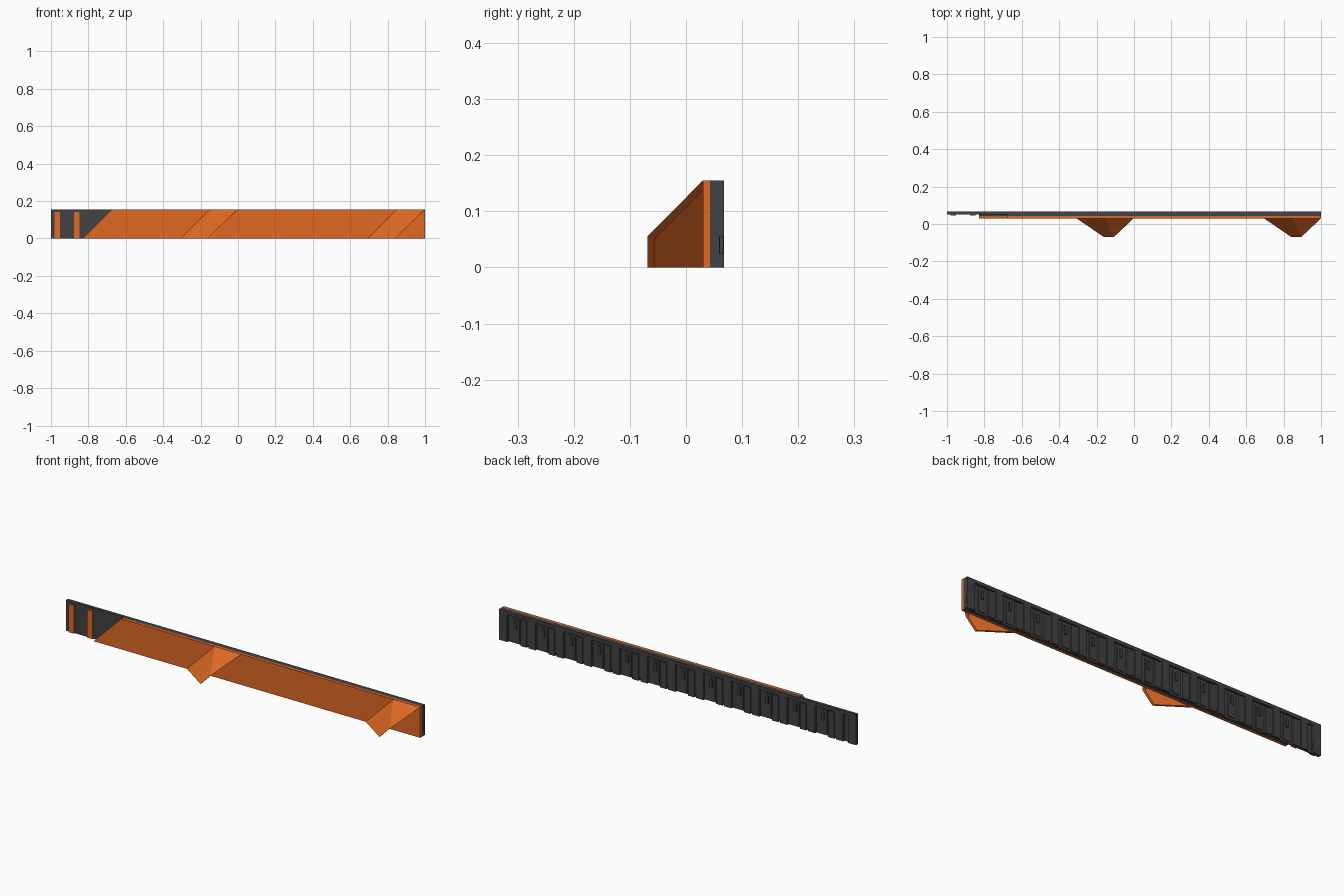
import bpy, bmesh
from mathutils import Vector

if "Cube" in bpy.data.objects:
    bpy.data.objects.remove(bpy.data.objects["Cube"])

H = 0.155


def material(name, rgb):
    m = bpy.data.materials.new(name)
    m.diffuse_color = (*rgb, 1)
    m.use_nodes = True
    m.node_tree.nodes["Principled BSDF"].inputs["Base Color"].default_value = m.diffuse_color
    return m


ORANGE = material("orange", (0.75, 0.14, 0.018))
DARK = material("dark_grey", (0.055, 0.055, 0.055))


def finish(name, bm, mat):
    bmesh.ops.recalc_face_normals(bm, faces=bm.faces)
    me = bpy.data.meshes.new(name)
    bm.to_mesh(me)
    bm.free()
    me.materials.append(mat)
    ob = bpy.data.objects.new(name, me)
    bpy.context.collection.objects.link(ob)
    return ob


def add_prism(bm, outline, y0, y1):
    """Extrude an x-z outline from y0 to y1."""
    a = [bm.verts.new((x, y0, z)) for x, z in outline]
    b = [bm.verts.new((x, y1, z)) for x, z in outline]
    bm.faces.new(a)
    bm.faces.new(b[::-1])
    n = len(a)
    for i in range(n):
        j = (i + 1) % n
        bm.faces.new((a[i], b[i], b[j], a[j]))


def add_box(bm, x0, x1, y0, y1, z0, z1):
    add_prism(bm, [(x0, z0), (x1, z0), (x1, z1), (x0, z1)], y0, y1)


# Front panel and its backing, both with a 45 degree left end
slant = [(-0.83, 0), (1, 0), (1, H), (-0.675, H)]
bm = bmesh.new()
add_prism(bm, slant, 0.03, 0.043)
finish("front_panel", bm, ORANGE)
bm = bmesh.new()
add_prism(bm, slant, 0.043, 0.053)
finish("panel_backing", bm, DARK)

# Thin strips on the exposed left end
for i, x in enumerate((-0.98, -0.877)):
    bm = bmesh.new()
    add_box(bm, x, x + 0.029, 0.045, 0.053, 0, 0.142)
    finish(f"end_strip_{i + 1}", bm, ORANGE)


# Hollow deflector wedges, open on the overhanging side and underneath
def wedge(name, x):
    bm = bmesh.new()
    t = 0.012
    outer = [(0, 0.03, 0), (0.145, -0.069, 0), (0.2, -0.069, 0.055),
             (0.305, 0.03, H), (0.155, 0.03, H)]
    inner = [(0.022, 0.03, 0), (0.145, -0.057, 0), (0.194, -0.057, 0.05),
             (0.285, 0.03, 0.137), (0.159, 0.03, 0.137)]
    o = [bm.verts.new(Vector(p) + Vector((x, 0, 0))) for p in outer]
    n = [bm.verts.new(Vector(p) + Vector((x, 0, 0))) for p in inner]
    for s in (o, n):
        bm.faces.new((s[0], s[1], s[2], s[4]))
        bm.faces.new((s[4], s[2], s[3]))
    for i in range(5):
        j = (i + 1) % 5
        bm.faces.new((o[i], o[j], n[j], n[i]))
    finish(name, bm, ORANGE)


wedge("wedge_middle", -0.307)
wedge("wedge_right", 0.695)

# Ribbed rear board: web, top rail and repeated raised blocks
bm = bmesh.new()
add_box(bm, -1, 1, 0.052, 0.057, 0, H)
add_box(bm, -1, 1, 0.057, 0.068, 0.138, H)
pitch = 1.88 / 12
for i in range(12):
    x = -0.94 + i * pitch
    # wide block framed around a narrow slot
    add_box(bm, x + 0.012, x + 0.052, 0.057, 0.068, 0, 0.138)
    add_box(bm, x + 0.062, x + 0.097, 0.057, 0.068, 0, 0.132)
    add_box(bm, x + 0.052, x + 0.062, 0.057, 0.064, 0.012, 0.138)
    # short pads and a small lug in the gap
    add_box(bm, x + 0.108, x + 0.146, 0.057, 0.061, 0.01, 0.125)
    add_box(bm, x + 0.120, x + 0.134, 0.061, 0.067, 0.075, 0.115)
# end posts with small latch notches
for s in (-1, 1):
    a, b = sorted((s, s * 0.955))
    add_box(bm, a, b, 0.057, 0.068, 0.055, 0.138)
    add_box(bm, a, b, 0.057, 0.068, 0, 0.025)
    add_box(bm, a, b, 0.057, 0.060, 0.025, 0.055)
    add_box(bm, a, b, 0.0655, 0.068, 0.025, 0.055)
finish("rear_ribbed_board", bm, DARK)
